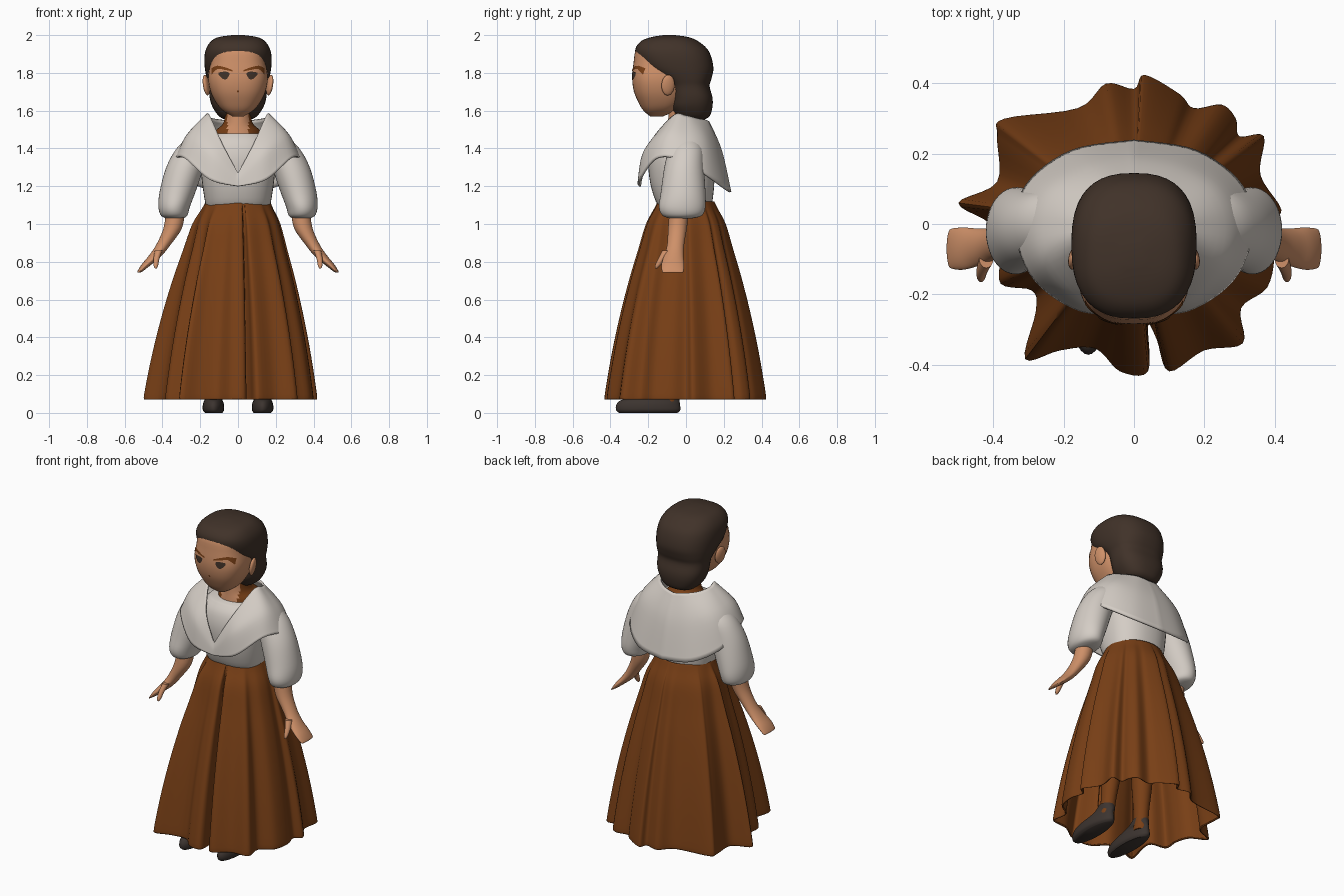
import bpy
import bmesh
from math import sin, cos, pi, atan2, radians

default_cube = bpy.data.objects.get("Cube")
if default_cube:
    bpy.data.objects.remove(default_cube, do_unlink=True)


def material(name, red, green, blue):
    mat = bpy.data.materials.new(name)
    mat.use_nodes = True
    mat.diffuse_color = (red, green, blue, 1)
    shader = mat.node_tree.nodes["Principled BSDF"]
    shader.inputs["Base Color"].default_value = (red, green, blue, 1)
    shader.inputs["Roughness"].default_value = 0.9
    return mat


SKIN = material("warm skin", 0.62, 0.28, 0.14)
BROWN = material("rust brown cloth", 0.19, 0.05, 0.008)
CLOTH = material("off white linen", 0.66, 0.61, 0.56)
HAIR = material("dark brown hair", 0.052, 0.032, 0.022)
SHOE = material("dark shoe leather", 0.045, 0.034, 0.029)


def smooth(points, steps, closed=False):
    """Catmull-Rom curve through tuples of any length."""
    count = len(points)
    result = []

    def pick(i):
        return points[i % count] if closed else points[max(0, min(count - 1, i))]

    for i in range(count if closed else count - 1):
        a, b, c, d = (pick(i + k) for k in (-1, 0, 1, 2))
        for s in range(steps):
            t = s / steps
            result.append(tuple(
                q + 0.5 * t * (r - p + t * (2 * p - 5 * q + 4 * r - w + t * (3 * (q - r) + w - p)))
                for p, q, r, w in zip(a, b, c, d)))
    if not closed:
        result.append(tuple(points[-1]))
    return result


def shade(obj, angle=50):
    bpy.ops.object.select_all(action='DESELECT')
    obj.select_set(True)
    bpy.context.view_layer.objects.active = obj
    bpy.ops.object.shade_smooth_by_angle(angle=radians(angle))


def surface(name, rows, mats, wrap=True, caps=False, rule=None, thickness=0):
    """Skin rows of points into one mesh object."""
    bm = bmesh.new()
    grid = [[bm.verts.new(p) for p in row] for row in rows]
    for low, high in zip(grid, grid[1:]):
        n = len(low)
        for i in range(n if wrap else n - 1):
            j = (i + 1) % n
            bm.faces.new((low[i], low[j], high[j], high[i]))
    if caps:
        bm.faces.new(grid[0][::-1])
        bm.faces.new(grid[-1])
    bmesh.ops.recalc_face_normals(bm, faces=bm.faces)
    if rule:
        for face in bm.faces:
            face.material_index = rule(face.calc_center_median())
    mesh = bpy.data.meshes.new(name)
    bm.to_mesh(mesh)
    bm.free()
    for mat in mats:
        mesh.materials.append(mat)
    obj = bpy.data.objects.new(name, mesh)
    bpy.context.collection.objects.link(obj)
    if thickness:
        solid = obj.modifiers.new("cloth thickness", 'SOLIDIFY')
        solid.thickness = thickness
        solid.offset = -1
    shade(obj)
    return obj


def power(value, exponent):
    return abs(value) ** exponent * (1 if value >= 0 else -1)


def loft(name, rings, mats, square=2, sides=40, steps=4, **options):
    """Rings are (x, y, z, half width, half depth)."""
    rows = []
    for x, y, z, rx, ry in smooth(rings, steps):
        angles = [2 * pi * i / sides for i in range(sides)]
        rows.append([(x + rx * power(cos(a), 2 / square),
                      y + ry * power(sin(a), 2 / square), z) for a in angles])
    return surface(name, rows, mats, caps=True, **options)


def profile(rows):
    """Turn (z, front, back, half width) into centred rings."""
    return [(0, (f + b) / 2, z, w, (b - f) / 2) for z, f, b, w in rows]


def flip(rings):
    return [(-r[0],) + tuple(r[1:]) for r in rings]


# Head and hair
SQUARE = 2.5
face_rings = profile([
    (1.57, -.19, -.12, .03), (1.6, -.225, -.06, .08), (1.64, -.25, -.02, .115),
    (1.7, -.275, 0, .145), (1.77, -.285, 0, .158), (1.85, -.278, 0, .147),
    (1.93, -.262, 0, .135), (1.96, -.2, -.02, .09)])
loft("face", face_rings, [SKIN], SQUARE)
loft("hair", profile([
    (1.55, -.01, .09, .06), (1.57, -.05, .125, .1), (1.62, -.08, .14, .135),
    (1.67, -.085, .14, .15), (1.73, -.1, .125, .155), (1.77, -.145, .135, .165),
    (1.82, -.222, .145, .175), (1.88, -.261, .135, .178), (1.93, -.267, .11, .168),
    (1.97, -.235, .06, .14), (1.99, -.18, .01, .1), (2, -.12, -.06, .03)]), [HAIR], SQUARE)
loft("neck", [(0, .02, 1.42, .13, .13), (0, .02, 1.49, .12, .12),
              (0, -.01, 1.54, .075, .085), (0, -.02, 1.65, .065, .07)],
     [SKIN, BROWN], rule=lambda c: int(c.y > 0 or abs(c.x) > .055))


# Painted face details follow the curve of the face
face_curve = smooth(face_rings, 20)


def on_face(x, z):
    _, cy, _, rx, ry = min(face_curve, key=lambda r: abs(r[2] - z))
    return (x, cy - ry * max(0, 1 - abs(x / rx) ** SQUARE) ** (1 / SQUARE) - .004, z)


def face_strip(name, outline, mat, side=1):
    """Outline entries are (x, top, bottom)."""
    spans = smooth(outline, 3)
    rows = [[on_face(side * x, z) for x, z, _ in spans],
            [on_face(side * x, (t + b) / 2) for x, t, b in spans],
            [on_face(side * x, z) for x, _, z in spans]]
    surface(name, rows, [mat], wrap=False)


face_strip("nose_tip", [(-.006, 1.705, 1.7), (0, 1.707, 1.695), (.006, 1.705, 1.7)], BROWN)
for side, label in ((1, "left"), (-1, "right")):
    face_strip(label + "_eye", [(.045, 1.8, 1.79), (.06, 1.806, 1.768),
                                (.08, 1.806, 1.768), (.102, 1.802, 1.79)], HAIR, side)
    face_strip(label + "_brow", [(.03, 1.815, 1.808), (.07, 1.83, 1.816),
                                 (.11, 1.838, 1.82), (.14, 1.825, 1.79)], BROWN, side)
    bpy.ops.mesh.primitive_uv_sphere_add(segments=20, ring_count=12, radius=1,
                                         location=(side * .168, -.095, 1.735))
    ear = bpy.context.object
    ear.name = label + "_ear"
    ear.scale = (.016, .036, .055)
    ear.rotation_euler = (0, side * .15, side * .25)
    ear.data.materials.append(SKIN)
    shade(ear)

# Bodice
loft("bodice", profile([
    (1.08, -.13, .13, .165), (1.12, -.16, .14, .175), (1.22, -.19, .15, .19),
    (1.34, -.2, .15, .2), (1.43, -.18, .14, .19), (1.48, -.14, .12, .15)]), [CLOTH], 2.3)

# Shawl, drawn as half edges from front to back and mirrored
inner = [(0, -.235, 1.27), (.08, -.2, 1.42), (.15, -.07, 1.575), (.165, 0, 1.575),
         (.135, .06, 1.56), (.07, .11, 1.55), (0, .125, 1.54)]
middle = [(0, -.245, 1.235), (.14, -.23, 1.37), (.25, -.12, 1.47), (.275, 0, 1.46),
          (.235, .1, 1.44), (.13, .165, 1.41), (0, .19, 1.39)]
outer = [(0, -.25, 1.2), (.15, -.25, 1.235), (.285, -.16, 1.35), (.338, -.02, 1.34),
         (.31, .11, 1.26), (.18, .21, 1.19), (0, .24, 1.17)]
edges = [smooth(half, 6) for half in (inner, middle, outer)]
edges = [half + flip(half[-2:0:-1]) for half in edges]
columns = [smooth(column, 6) for column in zip(*edges)]
surface("shawl", list(zip(*columns)), [CLOTH], thickness=.012)

# Arms
sleeve = [(.2, 0, 1.46, .06, .06), (.235, 0, 1.4, .09, .09), (.28, -.01, 1.3, .1, .105),
          (.32, -.015, 1.17, .095, .118), (.338, -.02, 1.09, .083, .123),
          (.338, -.02, 1.045, .07, .105), (.335, -.025, 1.03, .045, .06)]
forearm = [(.33, -.035, 1.08, .05, .052), (.345, -.045, .98, .049, .05),
           (.395, -.055, .89, .038, .045), (.44, -.065, .83, .034, .052),
           (.485, -.07, .785, .026, .06), (.518, -.07, .75, .014, .057),
           (.524, -.07, .742, .006, .05)]
thumb = [(.42, -.1, .86, .02, .025), (.432, -.13, .815, .016, .018),
         (.435, -.15, .78, .012, .014), (.435, -.158, .765, .005, .006)]

# Legs and shoes
leg = [(.125, -.09, .05, .042, .045), (.12, -.08, .16, .042, .045),
       (.11, -.06, .4, .06, .065), (.09, -.02, .9, .07, .08)]
shoe = [(.128, -.2, 0, .045, .155), (.13, -.2, .015, .056, .17),
        (.13, -.2, .045, .056, .168), (.13, -.185, .07, .047, .15),
        (.125, -.12, .09, .045, .085), (.125, -.09, .12, .045, .05)]

for label, turn in (("left", list), ("right", flip)):
    loft(label + "_sleeve", turn(sleeve), [CLOTH])
    loft(label + "_forearm_and_hand", turn(forearm), [SKIN])
    loft(label + "_thumb", turn(thumb), [SKIN], sides=16)
    loft(label + "_stocking", turn(leg), [BROWN], sides=24)
    loft(label + "_shoe", turn(shoe), [SHOE], sides=32)

# Skirt, flaring from an oval waist to a pleated hem
hem = [(.1, -.42), (.2, -.36), (.31, -.34), (.305, -.24), (.38, -.18), (.4, -.08), (.38, 0),
       (.42, .04), (.36, .14), (.37, .25), (.3, .25), (.29, .3), (.25, .34), (.17, .33),
       (.13, .37), (.03, .425), (0, .385), (-.08, .4), (-.16, .33), (-.37, .3), (-.39, .25),
       (-.39, .12), (-.5, .06), (-.41, 0), (-.38, -.08), (-.38, -.17), (-.29, -.19),
       (-.28, -.25), (-.31, -.385), (-.21, -.36), (-.11, -.355), (-.04, -.42), (.04, -.42),
       (.04, -.29), (.065, -.33)]
hem = smooth(hem, 5, closed=True)
flare = smooth([(1.12, 0), (1.08, .07), (1, .22), (.87, .36), (.7, .54),
                (.5, .72), (.3, .87), (.1, .99), (.07, .985)], 4)
skirt_rows = []
for z, f in flare:
    row = []
    for x, y in hem:
        a = atan2(y / .42, x / .42)
        row.append((.17 * cos(a) * (1 - f) + x * f, .15 * sin(a) * (1 - f) + y * f, z))
    skirt_rows.append(row)
surface("skirt", skirt_rows, [BROWN], thickness=.008)
